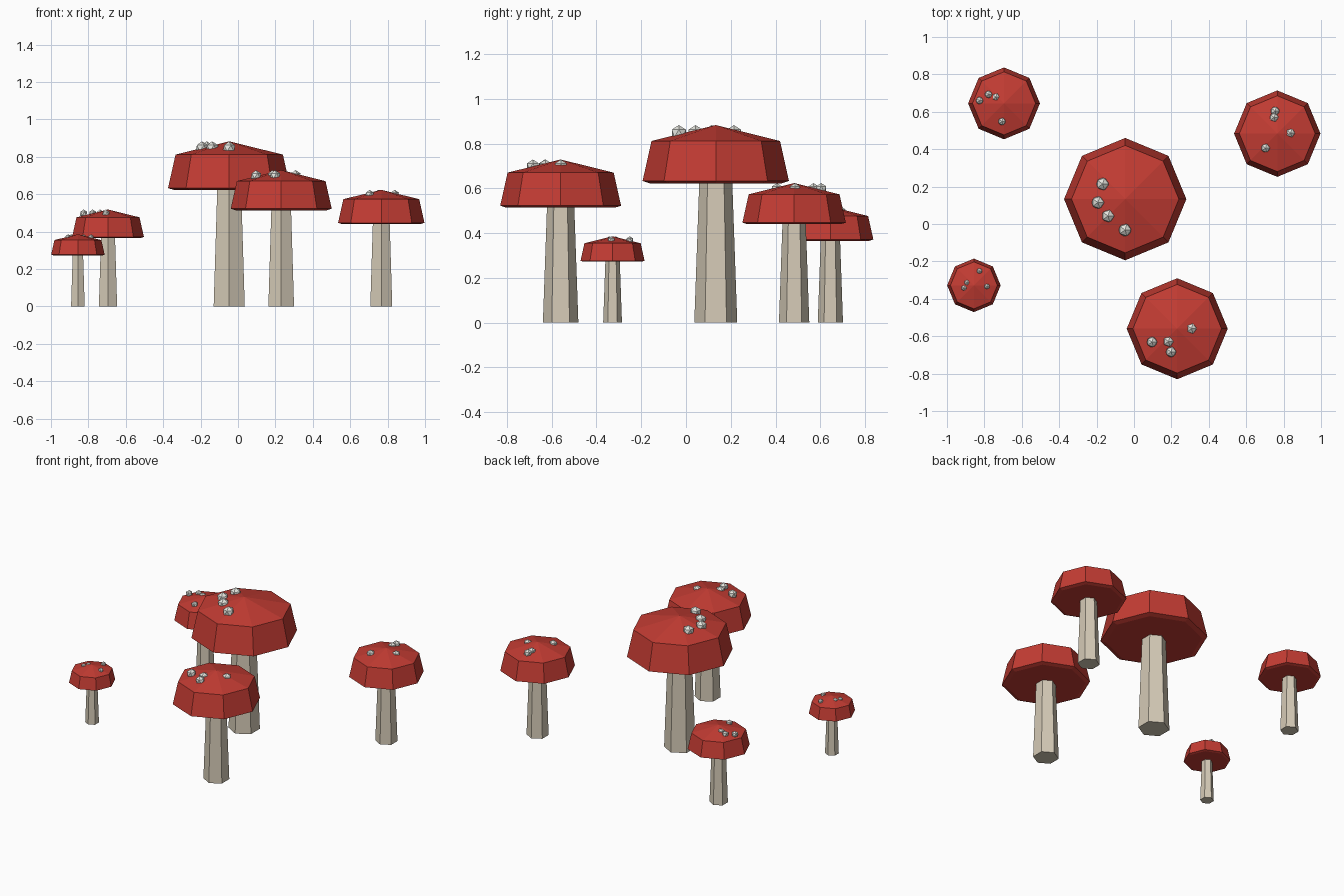
import bpy, bmesh
from math import sin, cos, pi
from mathutils import Matrix

if "Cube" in bpy.data.objects:
    bpy.data.objects.remove(bpy.data.objects["Cube"])


def material(name, rgb):
    m = bpy.data.materials.new(name)
    m.diffuse_color = (*rgb, 1)
    m.use_nodes = True
    m.node_tree.nodes["Principled BSDF"].inputs["Base Color"].default_value = m.diffuse_color
    return m


RED = material("cap_red", (0.55, 0.045, 0.033))
CREAM = material("stem_cream", (0.66, 0.59, 0.47))
WHITE = material("spot_white", (0.78, 0.78, 0.73))


def add_object(name, bm, mat, loc, scale):
    bmesh.ops.recalc_face_normals(bm, faces=bm.faces)
    mesh = bpy.data.meshes.new(name)
    bm.to_mesh(mesh)
    bm.free()
    mesh.materials.append(mat)
    ob = bpy.data.objects.new(name, mesh)
    ob.location = loc
    ob.scale = (scale,) * 3
    bpy.context.collection.objects.link(ob)


def lathe(profile, sides):
    """Closed faceted solid from (radius, z) rings; radius 0 makes a tip."""
    bm = bmesh.new()
    rings = []
    for r, z in profile:
        n = sides if r else 1
        rings.append([bm.verts.new((r * sin(2 * pi * i / sides),
                                    r * cos(2 * pi * i / sides), z))
                      for i in range(n)])
    for a, b in zip(rings, rings[1:]):
        for i in range(sides):
            j = (i + 1) % sides
            quad = [a[i % len(a)], a[j % len(a)], b[j % len(b)], b[i % len(b)]]
            bm.faces.new(list(dict.fromkeys(quad)))
    for ring in (rings[0], rings[-1]):
        if len(ring) > 2:
            bm.faces.new(ring)
    return bm


# Full-size mushroom: every other one is a scaled copy
CAP_R = 0.327
CAP = [(0.295, 0.623), (CAP_R, 0.633), (0.287, 0.812), (0, 0.883)]
STEM = [(0.096, 0), (0.073, 0.65)]
SPOT_R, SPOT_Z = 0.037, 0.846

# name: x, y, cap radius, spot positions seen from above
MUSHROOMS = {
    "centre": (-0.047, 0.133, CAP_R,
               [(-.168, .214), (-.193, .115), (-.139, .043), (-.048, -.032)]),
    "front": (0.231, -0.56, 0.27,
              [(.096, -.631), (.184, -.628), (.198, -.684), (.307, -.559)]),
    "right": (0.766, 0.483, 0.231,
              [(.754, .604), (.749, .570), (.837, .487), (.703, .406)]),
    "back_left": (-0.695, 0.645, 0.192,
                  [(-.826, .660), (-.778, .693), (-.738, .679), (-.706, .548)]),
    "front_left": (-0.856, -0.328, 0.143,
                   [(-.826, -.251), (-.893, -.313), (-.909, -.342), (-.786, -.334)]),
}

for name, (x, y, radius, spots) in MUSHROOMS.items():
    s = radius / CAP_R
    # Six-sided tapered stem and eight-sided cap
    add_object(name + "_stem", lathe(STEM, 6), CREAM, (x, y, 0), s)
    add_object(name + "_cap", lathe(CAP, 8), RED, (x, y, 0), s)
    # Faceted spots half sunk in the cap
    bm = bmesh.new()
    for sx, sy in spots:
        offset = ((sx - x) / s, (sy - y) / s, SPOT_Z)
        bmesh.ops.create_icosphere(bm, subdivisions=1, radius=SPOT_R,
                                   matrix=Matrix.Translation(offset))
    add_object(name + "_spots", bm, WHITE, (x, y, 0), s)
